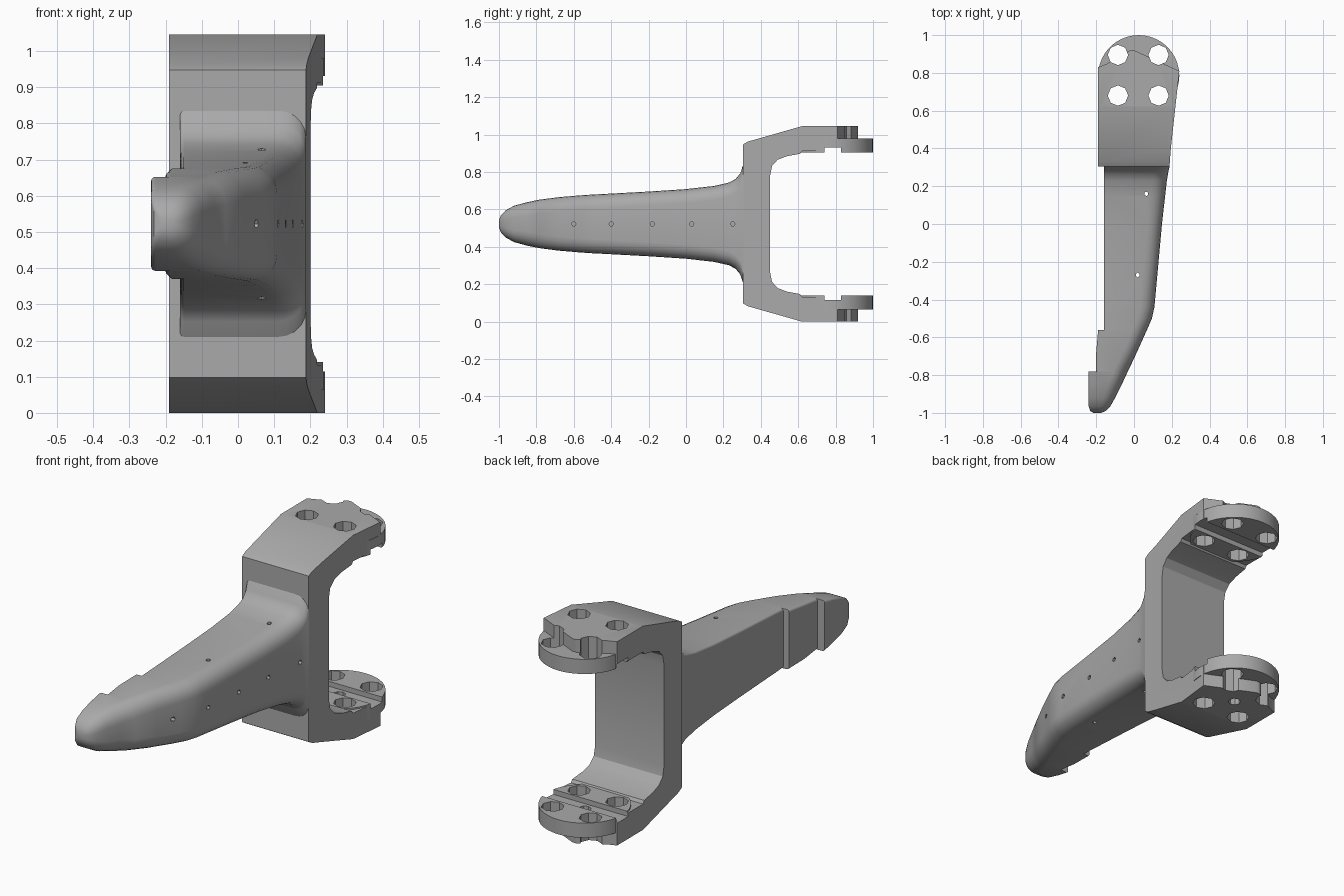
import bpy, bmesh, math
from mathutils import Vector, Matrix

if "Cube" in bpy.data.objects:
    bpy.data.objects.remove(bpy.data.objects["Cube"], do_unlink=True)

MID = 0.5225          # height of the mirror plane
HUB = (0.025, 0.785)  # centre of the round mounting pads

grey = bpy.data.materials.new("plain grey")
grey.use_nodes = True
grey.diffuse_color = (0.4, 0.4, 0.4, 1)
grey.node_tree.nodes["Principled BSDF"].inputs["Base Color"].default_value = (0.4, 0.4, 0.4, 1)


def finish(name, bm):
    bmesh.ops.recalc_face_normals(bm, faces=bm.faces)
    mesh = bpy.data.meshes.new(name)
    bm.to_mesh(mesh)
    bm.free()
    mesh.materials.append(grey)
    obj = bpy.data.objects.new(name, mesh)
    bpy.context.collection.objects.link(obj)
    return obj


def prism(name, points, direction):
    """Extrude a closed outline of 3D points."""
    bm = bmesh.new()
    face = bm.faces.new([bm.verts.new(p) for p in points])
    out = bmesh.ops.extrude_face_region(bm, geom=[face])
    moved = [v for v in out["geom"] if isinstance(v, bmesh.types.BMVert)]
    bmesh.ops.translate(bm, verts=moved, vec=direction)
    return finish(name, bm)


def cylinder(name, centre, radius, depth, sides, axis="Z"):
    turn = Matrix.Rotation(math.pi / 2, 4, "Y") if axis == "X" else Matrix()
    bm = bmesh.new()
    bmesh.ops.create_cone(bm, cap_ends=True, segments=sides, radius1=radius, radius2=radius,
                          depth=depth, matrix=Matrix.Translation(centre) @ turn)
    return finish(name, bm)


def cut(obj, tool, operation="DIFFERENCE"):
    tool.hide_render = True
    mod = obj.modifiers.new("cut", "BOOLEAN")
    mod.operation, mod.solver, mod.object = operation, "EXACT", tool
    bpy.context.view_layer.objects.active = obj
    bpy.ops.object.modifier_apply(modifier=mod.name)
    bpy.data.objects.remove(tool, do_unlink=True)


def smooth(obj, degrees):
    bpy.ops.object.select_all(action="DESELECT")
    obj.select_set(True)
    bpy.context.view_layer.objects.active = obj
    bpy.ops.object.shade_smooth_by_angle(angle=math.radians(degrees))


# Fork: side profile (y, height from mid) mirrored, trimmed by the plan outline
half = [(0.305, 0.425), (0.33, 0.44), (0.62, 0.5225), (0.95, 0.5225), (0.95, 0.39), (0.62, 0.39),
        (0.61, 0.375), (0.54, 0.362), (0.49, 0.343), (0.46, 0.31), (0.45, 0.26)]
profile = half + [(y, -h) for y, h in reversed(half)]
fork = prism("fork", [(-0.4, y, MID + h) for y, h in profile], (0.8, 0, 0))
plan = [(-0.19, 0.2), (0.18, 0.2), (0.195, 0.4), (0.24, 0.81),
        (0, 0.92), (-0.02, 0.92), (-0.15, 0.845), (-0.19, 0.83)]
cut(fork, prism("plan", [(x, y, -0.2) for x, y in plan], (0, 0, 1.6)), "INTERSECT")

# Round mounting pads at the arm ends
pads = [cylinder(name, (*HUB, MID + side * 0.42), 0.215, 0.075, 40)
        for name, side in (("upper_pad", 1), ("lower_pad", -1))]

# Bolt holes, centre hole and cross slot through fork and pads
for part in [fork] + pads:
    for dx in (-0.11, 0.105):
        for dy in (-0.105, 0.11):
            cut(part, cylinder("hole", (HUB[0] + dx, HUB[1] + dy, MID), 0.054, 2, 8))
    for side in (1, -1):
        slot = [(-0.5, y, MID + side * h) for y, h in
                ((0.74, 0.36), (0.74, 0.408), (0.83, 0.408), (0.83, 0.36))]
        cut(part, prism("slot", slot, (1, 0, 0)))
cut(pads[1], cylinder("centre_hole", (*HUB, 0.1), 0.03, 0.5, 8))
cut(fork, cylinder("centre_hole", (*HUB, 0), 0.03, 0.5, 8))

# Tapered body: sections of (y, left x, right x, half height)
sections = [
    (-1, -0.215, -0.175, 0.02), (-0.99, -0.232, -0.15, 0.045), (-0.965, -0.24, -0.125, 0.072),
    (-0.92, -0.24, -0.1, 0.097), (-0.85, -0.24, -0.065, 0.116), (-0.781, -0.24, -0.033, 0.13),
    (-0.78, -0.2, -0.032, 0.13), (-0.68, -0.2, 0.015, 0.143), (-0.562, -0.19, 0.068, 0.153),
    (-0.56, -0.16, 0.069, 0.153), (-0.5, -0.16, 0.095, 0.157), (-0.44, -0.16, 0.108, 0.16),
    (-0.2, -0.16, 0.13, 0.173), (0, -0.16, 0.148, 0.186), (0.15, -0.16, 0.165, 0.203),
    (0.23, -0.16, 0.174, 0.221), (0.265, -0.16, 0.18, 0.24), (0.29, -0.16, 0.185, 0.27),
    (0.303, -0.16, 0.188, 0.31), (0.33, -0.16, 0.188, 0.34)]


def ring(y, left, right, h):
    """Rectangle with broad rounding on the right and slight rounding on the left."""
    points = []
    for cx, cz, start in ((1, 1, 0), (-1, 1, 1), (-1, -1, 2), (1, -1, 3)):
        r = min(0.075 if cx > 0 else 0.012, h * 0.75, (right - left) * 0.45)
        x = right - r if cx > 0 else left + r
        for i in range(6):
            a = (start + i / 5) * math.pi / 2
            points.append(Vector((x + r * math.cos(a), y, MID + cz * (h - r) + r * math.sin(a))))
    return points


bm = bmesh.new()
rings = [[bm.verts.new(p) for p in ring(*s)] for s in sections]
for a, b in zip(rings, rings[1:]):
    for i in range(len(a)):
        j = (i + 1) % len(a)
        bm.faces.new((a[i], a[j], b[j], b[i]))
bm.faces.new(rings[0])
bm.faces.new(rings[-1])
body = finish("body", bm)

# Small pin holes along the side and through the height
for y, x in ((-0.6, 0.05), (-0.4, 0.11), (-0.18, 0.13), (0.03, 0.15), (0.25, 0.18)):
    cut(body, cylinder("pin_hole", (x, y, MID), 0.012, 0.12, 6, "X"))
for x, y in ((0.065, 0.16), (0.02, -0.27)):
    cut(body, cylinder("pin_hole", (x, y, MID), 0.012, 1, 6))

smooth(body, 35)
smooth(fork, 25)
for pad in pads:
    smooth(pad, 30)
